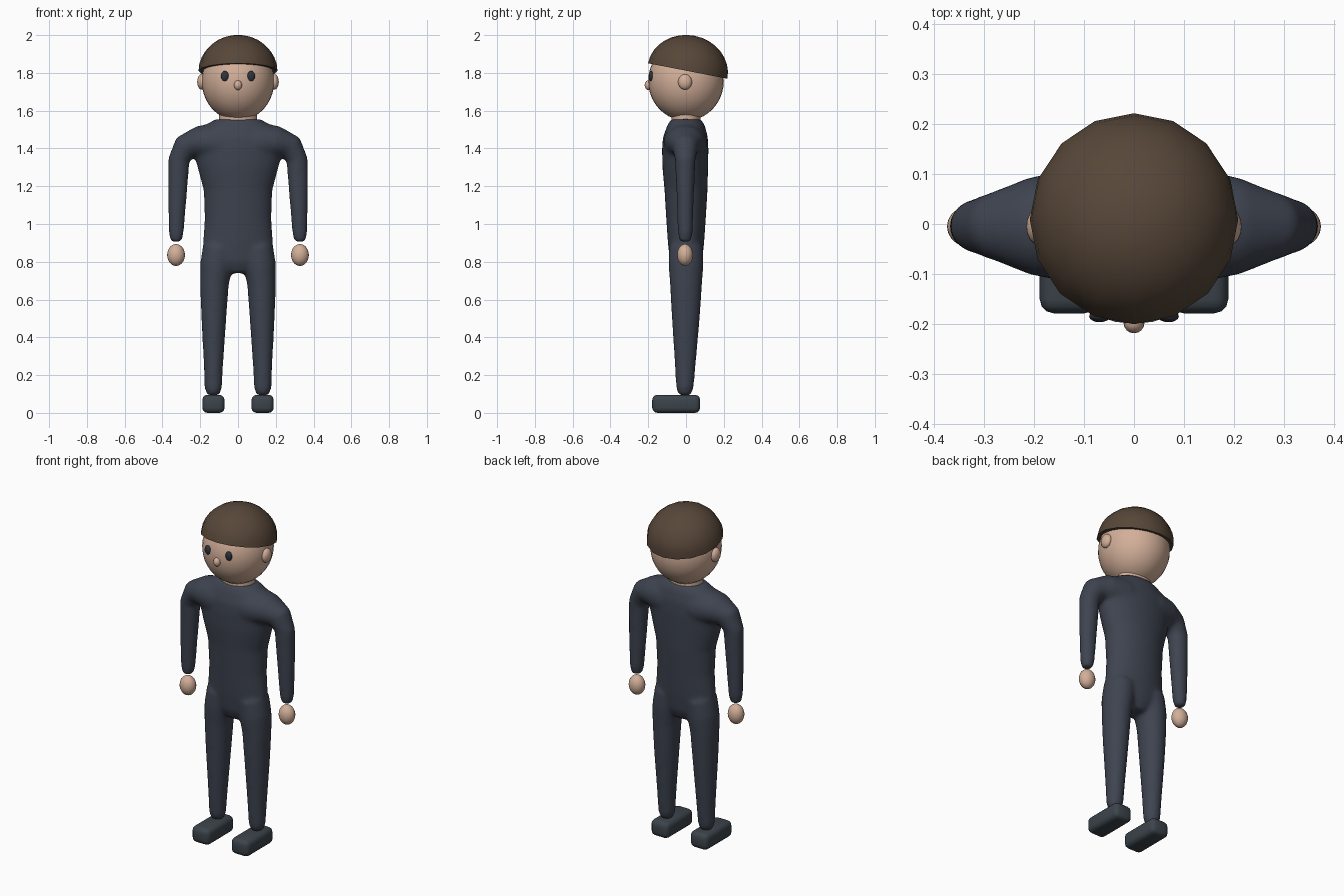
import bpy, bmesh, math
from mathutils import Vector, Matrix

if "Cube" in bpy.data.objects:
    bpy.data.objects.remove(bpy.data.objects["Cube"])


def material(name, rgb):
    m = bpy.data.materials.new(name)
    m.diffuse_color = (*rgb, 1)
    m.use_nodes = True
    m.node_tree.nodes["Principled BSDF"].inputs["Base Color"].default_value = m.diffuse_color
    return m


SUIT = material("dark blue suit", (0.048, 0.057, 0.080))
SHOE = material("slate shoe", (0.045, 0.058, 0.070))
SKIN = material("skin", (0.65, 0.43, 0.32))
HAIR = material("brown hair", (0.095, 0.062, 0.040))
EYE = material("dark eye", (0.028, 0.034, 0.045))


def finish(name, bm, mat, smooth=True):
    bmesh.ops.recalc_face_normals(bm, faces=bm.faces[:])
    for f in bm.faces:
        f.smooth = smooth
    me = bpy.data.meshes.new(name)
    bm.to_mesh(me)
    bm.free()
    me.materials.append(mat)
    ob = bpy.data.objects.new(name, me)
    bpy.context.collection.objects.link(ob)
    return ob


def ball(name, pos, radii, mat, seg=24, rings=16):
    bm = bmesh.new()
    bmesh.ops.create_uvsphere(bm, u_segments=seg, v_segments=rings, radius=1,
                              matrix=Matrix.Translation(pos) @ Matrix.Diagonal((*radii, 1)))
    return finish(name, bm, mat)


def tube(bm, path, n=32):
    """Closed loft along (x, y, z, in-plane radius, depth radius) stations."""
    pts = [Vector(p[:3]) for p in path]
    rings = []
    for i, p in enumerate(path):
        t = pts[min(i + 1, len(pts) - 1)] - pts[max(i - 1, 0)]
        t.y = 0
        side = t.normalized().cross(Vector((0, 1, 0)))
        rings.append([bm.verts.new(pts[i] + side * (p[3] * math.cos(a)) + Vector((0, p[4] * math.sin(a), 0)))
                      for a in (2 * math.pi * k / n for k in range(n))])
    faces = [bm.faces.new(rings[0]), bm.faces.new(rings[-1])]
    for a, b in zip(rings, rings[1:]):
        for k in range(n):
            faces.append(bm.faces.new((a[k], a[(k + 1) % n], b[(k + 1) % n], b[k])))
    bmesh.ops.recalc_face_normals(bm, faces=faces)


# Suit: torso, arms and legs lofted, then fused into one smooth skin
TORSO = [(0, 0, 0.74, 0.06, 0.06), (0, 0, 0.80, 0.16, 0.085), (0, 0, 0.90, 0.186, 0.096),
         (0, 0, 1.03, 0.176, 0.105), (0, 0, 1.18, 0.182, 0.114), (0, -0.004, 1.30, 0.215, 0.121),
         (0, -0.004, 1.40, 0.24, 0.123), (0, -0.003, 1.46, 0.23, 0.119),
         (0, 0, 1.52, 0.18, 0.10), (0, 0, 1.555, 0.12, 0.08)]
ARM = [(0.00, -0.004, 1.43, 0.115, 0.115), (0.12, -0.004, 1.43, 0.108, 0.115),
       (0.21, -0.004, 1.432, 0.085, 0.098), (0.28, -0.004, 1.405, 0.070, 0.068),
       (0.313, -0.004, 1.34, 0.057, 0.054), (0.321, -0.004, 1.15, 0.050, 0.046),
       (0.327, -0.004, 0.95, 0.039, 0.039), (0.328, -0.004, 0.905, 0.029, 0.029)]
LEG = [(0.10, 0, 0.88, 0.085, 0.09), (0.115, 0, 0.78, 0.086, 0.092), (0.125, 0, 0.68, 0.076, 0.085),
       (0.128, -0.001, 0.50, 0.066, 0.074), (0.130, -0.004, 0.25, 0.051, 0.055),
       (0.131, -0.006, 0.13, 0.046, 0.046), (0.131, -0.006, 0.093, 0.032, 0.032)]
bm = bmesh.new()
tube(bm, TORSO)
for s in (1, -1):
    for limb in (ARM, LEG):
        tube(bm, [(s * p[0], *p[1:]) for p in limb])
suit = finish("suit", bm, SUIT)
rm = suit.modifiers.new("fuse", 'REMESH')
rm.mode = 'VOXEL'
rm.voxel_size = 0.011
rm.use_smooth_shade = True
sm = suit.modifiers.new("soften", 'SMOOTH')
sm.factor = 0.5
sm.iterations = 10

# Neck
bm = bmesh.new()
bmesh.ops.create_cone(bm, cap_ends=True, segments=24, radius1=0.1, radius2=0.1, depth=0.12,
                      matrix=Matrix.Translation((0, 0, 1.535)) @ Matrix.Diagonal((1, 0.78, 1, 1)))
neck = finish("neck", bm, SKIN)

# Head and nose
ball("head", (0, 0, 1.757), (0.192, 0.2, 0.21), SKIN, 32, 20)
ball("nose", (0, -0.198, 1.735), (0.021, 0.021, 0.026), SKIN, 16, 10)

# Hair: tilted half dome, closed underneath
bm = bmesh.new()
bmesh.ops.create_uvsphere(bm, u_segments=16, v_segments=16, radius=1)
bmesh.ops.bisect_plane(bm, geom=bm.verts[:] + bm.edges[:] + bm.faces[:], plane_co=(0, 0, 0),
                       plane_no=(0, 0, 1), clear_inner=True, dist=1e-4)
bmesh.ops.holes_fill(bm, edges=[e for e in bm.edges if e.is_boundary], sides=0)
bm.transform(Matrix.Translation((0, 0.009, 1.81)) @ Matrix.Rotation(math.radians(-11), 4, 'X')
             @ Matrix.Diagonal((0.209, 0.214, 0.19, 1)))
hair = finish("hair", bm, HAIR)

# Paired parts: eyes, ears, hands, shoes
for s, side in ((1, "left"), (-1, "right")):
    ball(side + "_eye", (s * 0.069, -0.185, 1.783), (0.021, 0.012, 0.027), EYE, 16, 10)
    ball(side + "_ear", (s * 0.192, -0.005, 1.752), (0.024, 0.037, 0.041), SKIN, 16, 12)
    ball(side + "_hand", (s * 0.328, -0.005, 0.836), (0.047, 0.042, 0.058), SKIN, 20, 14)
    bm = bmesh.new()
    bmesh.ops.create_cube(bm, size=1, matrix=Matrix.Translation((s * 0.13, -0.052, 0.048))
                          @ Matrix.Diagonal((0.118, 0.254, 0.096, 1)))
    bmesh.ops.bevel(bm, geom=bm.edges[:], offset=0.028, segments=3, profile=0.5, affect='EDGES')
    finish(side + "_shoe", bm, SHOE)

# Keep hard rims crisp
for ob in (neck, hair):
    bpy.ops.object.select_all(action='DESELECT')
    ob.select_set(True)
    bpy.context.view_layer.objects.active = ob
    bpy.ops.object.shade_smooth_by_angle(angle=math.radians(40))
